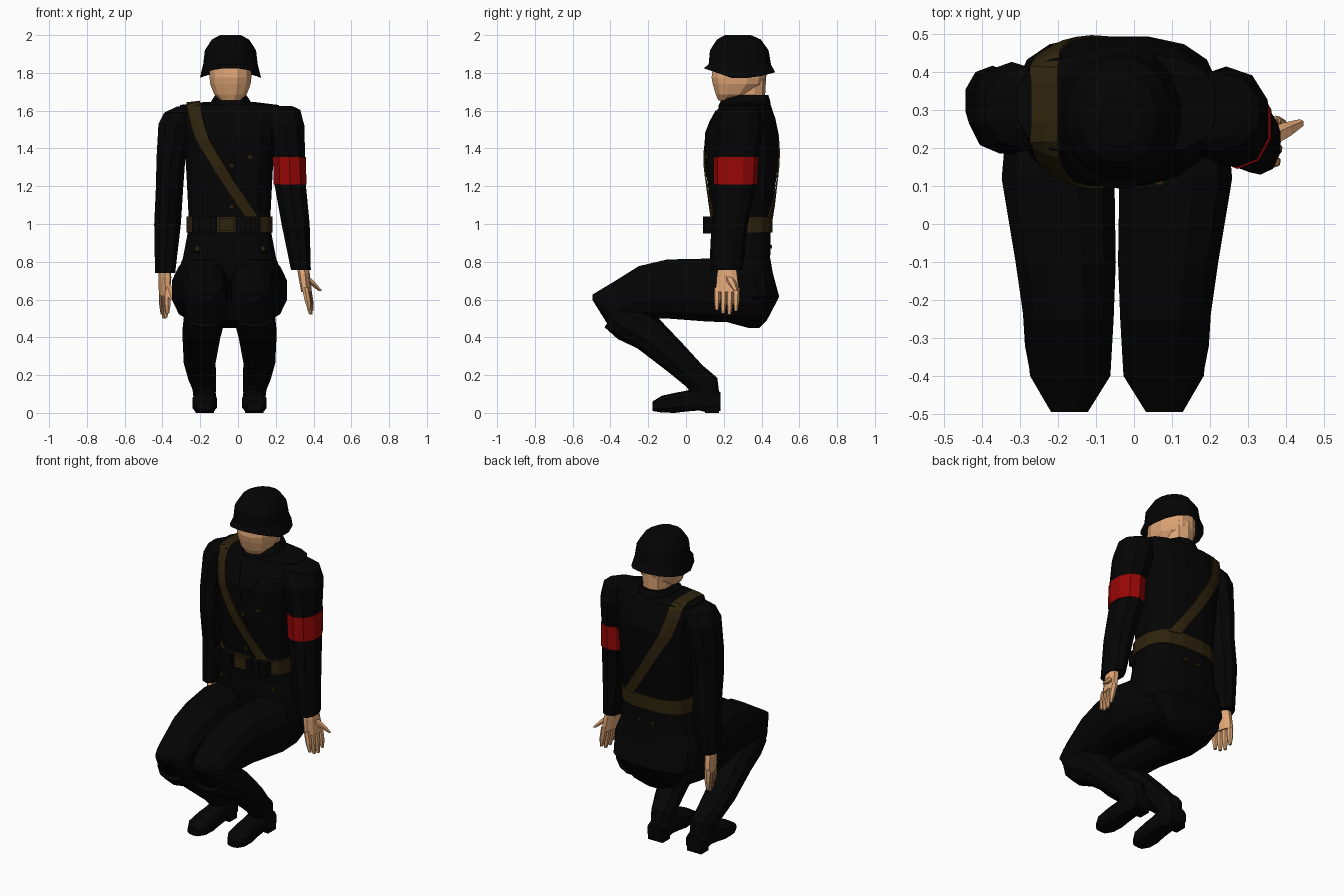
import bpy, bmesh, math
from mathutils import Vector, Matrix
from mathutils.bvhtree import BVHTree


def mat(name, c):
    m = bpy.data.materials.new(name)
    m.diffuse_color = (*c, 1)
    return m


BLACK = mat("black cloth", (0.0012, 0.0012, 0.0012))
LEATHER = mat("brown leather", (0.027, 0.017, 0.004))
RED = mat("red cloth", (0.31, 0.002, 0.002))
SKIN = mat("skin", (0.74, 0.38, 0.18))
BOOT = mat("black leather", (0.0014, 0.0014, 0.0017))
MID = -0.045  # body centre line


def finish(name, bm, m):
    bmesh.ops.recalc_face_normals(bm, faces=bm.faces)
    me = bpy.data.meshes.new(name)
    bm.to_mesh(me)
    bm.free()
    me.materials.append(m)
    ob = bpy.data.objects.new(name, me)
    bpy.context.collection.objects.link(ob)
    return ob


def spow(v, p):
    return math.copysign(abs(v) ** p, v)


def loft(secs, n=12, tilt=0, power=2.4, bm=None, flip=False):
    """Rings (x, y, z, half width, half depth[, tilt]) skinned into a closed body."""
    bm = bm or bmesh.new()
    rings = []
    for s in secs:
        x, y, z, rx, ry = s[:5]
        t = math.radians(s[5] if len(s) > 5 else tilt)
        ring = []
        for i in range(n):
            a = 2 * math.pi * (i + 0.5) / n
            u, v = rx * spow(math.cos(a), 2 / power), ry * spow(math.sin(a), 2 / power)
            px = x + u
            if flip:
                px = 2 * MID - px
            ring.append(bm.verts.new((px, y + v * math.cos(t), max(0, z + v * math.sin(t)))))
        rings.append(ring)
    for a, b in zip(rings, rings[1:]):
        for i in range(n):
            j = (i + 1) % n
            bm.faces.new((a[i], a[j], b[j], b[i]))
    bm.faces.new(rings[0])
    bm.faces.new(rings[-1])
    return bm


def box(name, c, s, m):
    bm = bmesh.new()
    bmesh.ops.create_cube(bm, size=1)
    for v in bm.verts:
        v.co = Vector([c[i] + v.co[i] * s[i] for i in range(3)])
    return finish(name, bm, m)


# jacket body with tail: (z, front y, back y, half width)
body = [(.45, .33, .39, .06), (.49, .18, .43, .17), (.615, .13, .496, .27), (.74, .13, .462, .28),
        (.82, .125, .448, .25), (.95, .13, .45, .225), (1.05, .135, .457, .22), (1.3, .10, .487, .233),
        (1.47, .10, .494, .248), (1.56, .135, .475, .265), (1.63, .18, .45, .265), (1.645, .22, .43, .14)]
bm = loft([(MID, (f + b) / 2, z, w, (b - f) / 2) for z, f, b, w in body], 16, power=2.8)
bmesh.ops.recalc_face_normals(bm, faces=bm.faces)
tree = BVHTree.FromBMesh(bm)
finish("jacket", bm, BLACK)


def hit(side, x, q, off=0.006):
    """Point on the jacket seen from front, back or top."""
    o, d = {"front": ((x, -2, q), (0, 1, 0)), "back": ((x, 2, q), (0, -1, 0)),
            "top": ((x, q, 4), (0, 0, -1))}[side]
    p, nrm, _, _ = tree.ray_cast(Vector(o), Vector(d))
    return p + nrm * off if p else None


def ribbon(name, rows, m, off=0.006):
    """Strip laid on the jacket; rows of (side, x left, x right, position)."""
    bm = bmesh.new()
    prev = None
    for side, xa, xb, q in rows:
        pts = [hit(side, xa + (xb - xa) * k / 2, q, off) for k in range(3)]
        if None in pts:
            continue
        cur = [bm.verts.new(p) for p in pts]
        if prev:
            for k in range(2):
                bm.faces.new((prev[k], prev[k + 1], cur[k + 1], cur[k]))
        prev = cur
    ob = finish(name, bm, m)
    sol = ob.modifiers.new("thickness", "SOLIDIFY")
    sol.thickness, sol.offset = 0.008, 0
    return ob


# shoulder strap running round front, shoulder and back
path = [(.075, 1.03), (.03, 1.10), (-.03, 1.19), (-.07, 1.25), (-.105, 1.31), (-.148, 1.38),
        (-.186, 1.45), (-.207, 1.51), (-.222, 1.565), (-.23, 1.61)]
rows = [("front", x - .034, x + .034, z) for x, z in path]
rows += [("top", -.27, -.2, y) for y in (.22, .27, .32, .37, .41)]
rows += [("back", x - .036, x + .036, z) for x, z in reversed(path)]
ribbon("shoulder_strap", rows, LEATHER)

# lapels, pocket flaps, buttons
for s in (-1, 1):
    ribbon("lapel", [("front", MID + s * a, MID + s * b, z) for a, b, z in
                     ((.005, .01, 1.38), (.015, .075, 1.48), (.03, .10, 1.54), (.045, .08, 1.6))], BLACK, .002)
    ribbon("hip_pocket_flap", [("front", MID + s * .10, MID + s * .20, z) for z in (.85, .91)], BLACK, .002)
for side, x, z in (("front", -.035, 1.31), ("front", -.035, 1.2), ("front", -.035, 1.09), ("front", .065, 1.355),
                   ("front", -.215, .87), ("front", .13, .87), ("back", -.09, .88), ("back", 0, .88)):
    box("button", hit(side, x, z, .003), (.02, .012, .02), LEATHER)

# belt, buckle, ammunition pouches
finish("belt", loft([(MID, .289, z, .231, .17) for z in (.955, 1.04)], 16, power=2.8), LEATHER)
box("buckle", (-.06, .115, .997), (.08, .02, .066), LEATHER)
for x, y in ((-.222, .14), (-.178, .125), (-.133, .12), (.008, .118), (.053, .12), (.098, .127)):
    box("belt_pouch", (x, y, .995), (.043, .055, .09), BOOT)

# sleeves and armband
arm_r = [(.19, .30, 1.625, .10, .08), (.215, .295, 1.605, .12, .105), (.243, .285, 1.52, .114, .13),
         (.272, .265, 1.35, .087, .116), (.276, .262, 1.21, .087, .111), (.305, .232, 1.0, .078, .096),
         (.333, .215, .757, .055, .085)]
arm_l = [(-.265, .305, 1.622, .06, .07), (-.285, .305, 1.59, .11, .11), (-.322, .305, 1.53, .104, .122),
         (-.355, .30, 1.35, .08, .114), (-.362, .30, 1.2, .076, .109), (-.373, .325, 1.0, .074, .092),
         (-.386, .315, .74, .056, .078)]
finish("right_sleeve", loft(arm_r, 10, power=2.1), BLACK)
finish("left_sleeve", loft(arm_l, 10, power=2.1), BLACK)
finish("armband", loft([(.272, .265, 1.355, .091, .120), (.276, .262, 1.21, .091, .115)], 10, power=2.1), RED)


# hands: palm, four fingers, thumb
def hand(name, x, y, z, lean, yaw, thumb):
    bm = loft([(x, y, z + .03, .03, .045), (x + lean * .2, y, z - .03, .03, .057),
               (x + lean * .5, y + .003, z - .125, .026, .066)], 8)
    for k, ln in enumerate((.10, .12, .125, .105)):
        fy = y + (k - 1.5) * .034
        bx = x + lean * .5
        loft([(bx, fy, z - .10, .018, .018), (bx + lean * .3, fy, z - .12 - ln * .5, .017, .017),
              (bx + lean * .5, fy, z - .12 - ln, .009, .010)], 6, bm=bm)
    bmesh.ops.rotate(bm, verts=bm.verts, cent=(x, y, z), matrix=Matrix.Rotation(math.radians(yaw), 3, 'Z'))
    p0, p1 = Vector((x, y, z - .03)), Vector(thumb)
    loft([(*p0.lerp(p1, t), r, r) for t, r in ((0, .028), (.55, .022), (1, .011))], 6, bm=bm)
    finish(name, bm, SKIN)


hand("right_hand", .34, .22, .765, .045, -8, (.437, .265, .645))
hand("left_hand", -.387, .31, .745, .0, 15, (-.352, .235, .60))

# legs and boots, mirrored about the body centre line
thigh = [(-.18, .40, .60, .11, .11), (-.19, .27, .64, .15, .165), (-.20, .12, .65, .153, .172),
         (-.18, -.10, .656, .136, .161), (-.172, -.25, .638, .122, .143), (-.168, -.40, .564, .109, .123),
         (-.17, -.495, .612, .05, .015)]
shin = [(-.172, -.38, .525, .105, .088), (-.184, -.30, .475, .108, .104), (-.194, -.20, .42, .104, .097),
        (-.203, -.05, .285, .088, .081), (-.19, .045, .195, .076, .071), (-.179, .10, .14, .065, .08, 35),
        (-.177, .11, .07, .059, .07, 10)]
foot = [(-.177, .182, .06, .05, .05), (-.177, .12, .07, .059, .07), (-.175, .07, .075, .059, .062),
        (-.175, 0, .062, .061, .055), (-.177, -.06, .053, .067, .053), (-.179, -.13, .046, .065, .044),
        (-.18, -.178, .035, .04, .025)]
for side, f in (("left", False), ("right", True)):
    finish(side + "_thigh", loft(thigh, 12, 90, 2.3, flip=f), BLACK)
    finish(side + "_shin", loft(shin, 10, 54, 2.2, flip=f), BOOT)
    finish(side + "_boot", loft(foot, 10, 90, 3.2, flip=f), BOOT)
    x = 2 * MID + .177 if f else -.177
    box(side + "_heel", (x, .138, .02), (.098, .073, .04), BOOT)

# collar, neck, head
finish("collar", loft([(-.038, .31, 1.62, .125, .14), (-.038, .315, 1.655, .105, .13),
                       (-.038, .33, 1.683, .085, .105)], 10), BLACK)
bm = loft([(-.04, .325, 1.62, .075, .09), (-.04, .33, 1.80, .085, .096)], 10)
loft([(-.04, .225, 1.655, .055, .055), (-.04, .25, 1.685, .088, .095), (-.04, .275, 1.74, .110, .137),
      (-.04, .278, 1.775, .114, .147), (-.04, .28, 1.85, .113, .14)], 12, bm=bm)
finish("head", bm, SKIN)

# helmet with flared rim, raised at the brow
bm = loft([(-.04, .275, 2.0, .055, .07), (-.04, .28, 1.977, .10, .118), (-.04, .282, 1.92, .138, .158),
           (-.04, .285, 1.845, .147, .168), (-.04, .283, 1.772, .165, .192), (-.04, .285, 1.855, .118, .145)],
          16, power=2.1)
for v in bm.verts:
    if abs(v.co.z - 1.772) < .001:
        d = (v.co.y - .283) / .19
        v.co.z += .053 * max(0, -d - .2) / .8 if d < 0 else .032 * d * d
finish("helmet", bm, BLACK)
